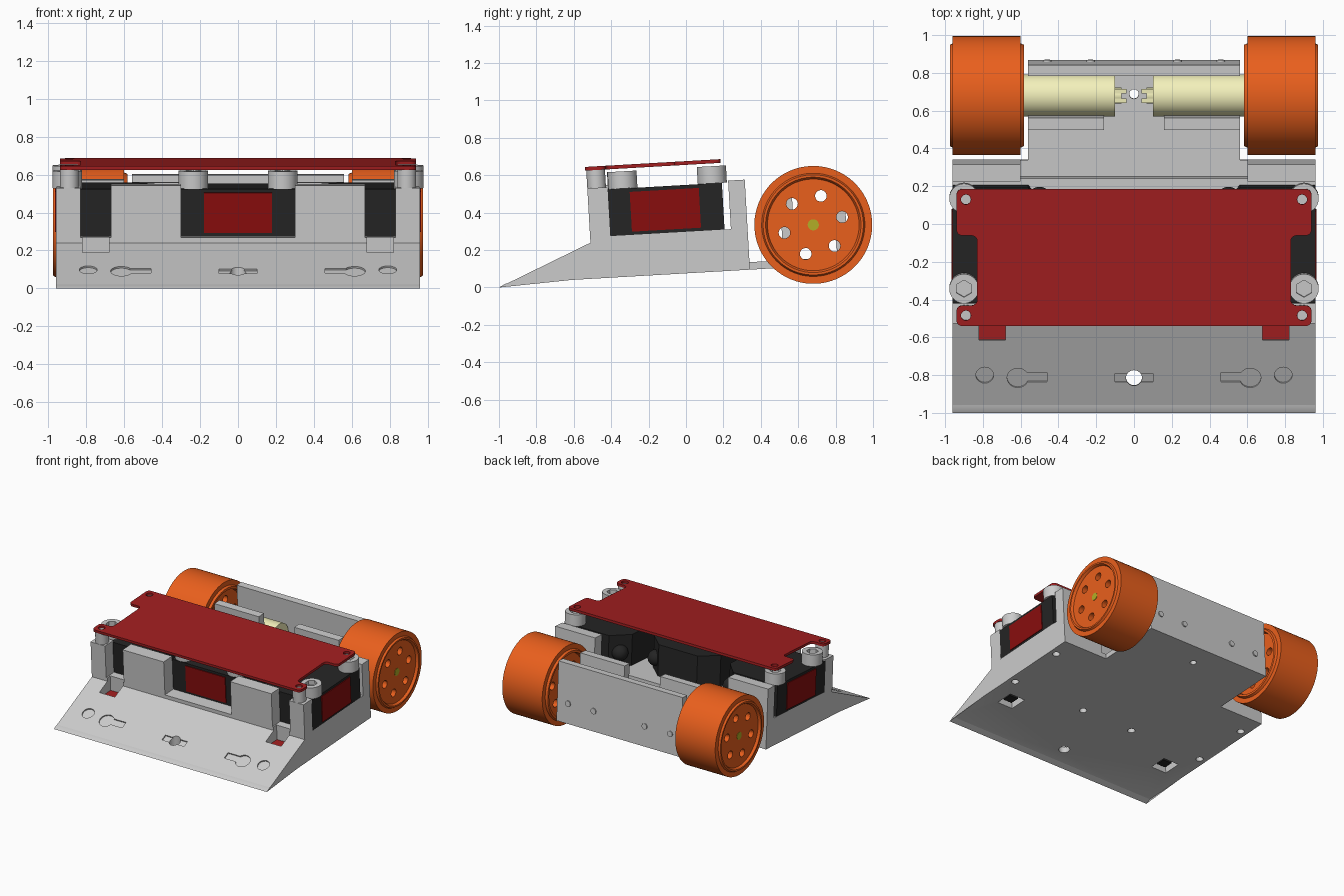
import bpy, bmesh
from math import radians, cos, sin, pi, atan2
from mathutils import Matrix, Vector

if "Cube" in bpy.data.objects:
    bpy.data.objects.remove(bpy.data.objects["Cube"])

PARTS = []


def material(name, rgb):
    m = bpy.data.materials.new(name)
    m.diffuse_color = (*rgb, 1)
    m.use_nodes = True
    m.node_tree.nodes["Principled BSDF"].inputs["Base Color"].default_value = m.diffuse_color
    return m


RED = material("red_board", (0.36, 0.013, 0.014))
WINDOW = material("dark_red_window", (0.25, 0.004, 0.004))
ORANGE = material("orange", (0.82, 0.115, 0.012))
BLACK = material("black", (0.018, 0.018, 0.018))
CREAM = material("cream", (0.9, 0.88, 0.5))
OLIVE = material("olive", (0.45, 0.42, 0.02))


def finish(name, bm, mat=None):
    bmesh.ops.recalc_face_normals(bm, faces=bm.faces)
    me = bpy.data.meshes.new(name)
    bm.to_mesh(me)
    bm.free()
    ob = bpy.data.objects.new(name, me)
    bpy.context.collection.objects.link(ob)
    if mat:
        me.materials.append(mat)
    PARTS.append(ob)
    return ob


def box(name, x, y, z, mat=None, rot=None):
    """Box from (min, max) ranges, optionally turned about its centre."""
    bm = bmesh.new()
    lo, hi = Vector((x[0], y[0], z[0])), Vector((x[1], y[1], z[1]))
    m = Matrix.Translation((lo + hi) / 2) @ (rot or Matrix()) @ Matrix.Diagonal((*[abs(c) for c in hi - lo], 1))
    bmesh.ops.create_cube(bm, size=1, matrix=m)
    return finish(name, bm, mat)


def cyl(name, a, b, r, mat=None, seg=32):
    """Cylinder between two points."""
    a, b = Vector(a), Vector(b)
    bm = bmesh.new()
    m = Matrix.Translation((a + b) / 2) @ (b - a).to_track_quat('Z', 'Y').to_matrix().to_4x4()
    bmesh.ops.create_cone(bm, cap_ends=True, segments=seg, radius1=r, radius2=r, depth=(b - a).length, matrix=m)
    return finish(name, bm, mat)


def prism(name, pts, vec, mat=None, bevel=0):
    """Extruded polygon; bevel rounds the extruded edges."""
    bm = bmesh.new()
    face = bm.faces.new([bm.verts.new(p) for p in pts])
    bmesh.ops.extrude_face_region(bm, geom=[face])
    bm.verts.ensure_lookup_table()
    bmesh.ops.translate(bm, vec=vec, verts=bm.verts[len(pts):])
    if bevel:
        d = Vector(vec).normalized()
        es = [e for e in bm.edges if abs((e.verts[0].co - e.verts[1].co).normalized().dot(d)) > 0.99]
        bmesh.ops.bevel(bm, geom=es, offset=bevel, segments=4, profile=0.5, affect='EDGES')
    return finish(name, bm, mat)


def cut(ob, cutter):
    mod = ob.modifiers.new("cut", 'BOOLEAN')
    mod.operation, mod.solver, mod.object = 'DIFFERENCE', 'EXACT', cutter
    bpy.context.view_layer.objects.active = ob
    bpy.ops.object.modifier_apply(modifier=mod.name)
    PARTS.remove(cutter)
    bpy.data.objects.remove(cutter)


# Everything is built level, then tilted nose-down at the end.
# Chassis: wedge and deck
side = [(-1, 0), (-.965, .018), (.345, .018), (.345, .058), (.256, .058),
        (.256, .24), (-.498, .24), (-.498, .211)]
chassis = prism("wedge_chassis", [(-.96, y, z) for y, z in side], (1.92, 0, 0))
slope = atan2(.211, .502)
nrm = Vector((0, -sin(slope), cos(slope)))


def on_wedge(x, y):
    return Vector((x, y, (y + 1) * .42))


def pocket(x, y, r):
    p = on_wedge(x, y)
    cut(chassis, cyl("cutter", p - nrm * .01, p + nrm * .05, r, seg=24))


def slot(x0, x1, y, half):
    p = on_wedge(0, y) + nrm * .02
    cut(chassis, box("cutter", (x0, x1), (p.y - half, p.y + half), (p.z - .03, p.z + .03),
                     rot=Matrix.Rotation(slope, 4, 'X')))


slot(-.1, .1, -.81, .025)
cut(chassis, cyl("cutter", (0, -.81, -.1), (0, -.81, .3), .042))
for s in (1, -1):
    pocket(s * .79, -.795, .047)
    pocket(s * .615, -.81, .057)
    slot(*sorted((s * .46, s * .6)), -.805, .028)
    # Line sensor wells and screw holes in the underside
    cut(chassis, box("cutter", sorted((s * .68, s * .82)), (-.605, -.46), (-.1, .4)))
    for x, y in ((.235, -.31), (.9, -.308), (.9, .171)):
        cut(chassis, cyl("cutter", (s * x, y, -.1), (s * x, y, .12), .028, seg=20))

# Rear floor, motor walls and posts
floor = box("rear_floor", (-.56, .56), (.34, .873), (.018, .058))
cut(floor, cyl("cutter", (0, .694, -.1), (0, .694, .2), .025))
box("rear_wall", (-.56, .56), (.815, .873), (.018, .495))

# Axle position in the level frame
AY, AZ = .697, .2376


def wheel(s):
    prof = [(.955, 0), (.955, .245), (.968, .25), (.975, .255), (.975, .268), (.96, .276), (.96, .315),
            (.6, .315), (.6, .276), (.582, .268), (.582, .25), (.62, .245), (.62, 0)]
    bm = bmesh.new()
    vs = [bm.verts.new((s * x, AY + r, AZ)) for x, r in prof]
    es = [bm.edges.new(p) for p in zip(vs, vs[1:])]
    bmesh.ops.spin(bm, geom=vs + es, cent=(0, AY, AZ), axis=(1, 0, 0), angle=2 * pi, steps=72)
    bmesh.ops.remove_doubles(bm, verts=bm.verts, dist=1e-4)
    ob = finish("wheel", bm, ORANGE)
    for k in range(6):
        a = radians(72 + 60 * k)
        y, z = AY + .16 * cos(a), AZ + .16 * sin(a)
        cut(ob, cyl("cutter", (s * .5, y, z), (s * 1.1, y, z), .031, seg=20))
    return ob


def bolt(name, x, y):
    ob = cyl(name, (x, y, .49), (x, y, .582), .078, seg=40)
    cut(ob, cyl("cutter", (x, y, .545), (x, y, .7), .045, seg=6))


def sensor(name, place):
    """Range sensor: place(t, d) maps lateral / depth to the deck plane."""
    pts = [(-.31, 0), (.31, 0), (.31, .4), (.18, .52), (-.18, .52), (-.31, .4)]
    prism(name + "_body", [(*place(t, d), .24) for t, d in pts], (0, 0, .25), BLACK)
    win = [(-.185, -.006), (.185, -.006), (.185, .02), (-.185, .02)]
    prism(name + "_window", [(*place(t, d), .257) for t, d in win], (0, 0, .213), WINDOW)
    bm = bmesh.new()
    bmesh.ops.create_uvsphere(bm, u_segments=24, v_segments=12, radius=.062,
                              matrix=Matrix.Translation((*place(.245, .46), .35)))
    finish(name + "_connector", bm, BLACK)


sensor("front_sensor", lambda t, d: (t * .97, -.39 + d))

for s in (1, -1):
    def xr(a, b):
        return sorted((s * a, s * b))
    box("rear_post", xr(.6, .96), (.256, .345), (.05, .5))
    box("front_block", xr(.3, .67), (-.498, -.39), (.2, .515))
    box("corner_post", xr(.83, .96), (-.498, -.39), (.2, .502))
    box("motor_bracket", xr(.16, .56), (.527, .592), (.05, .47))
    for x in (.23, .46):
        cyl("wall_screw", (s * x, .85, .18), (s * x, .882, .18), .023, seg=20)

    # Side sensors with their mounting bolts
    sensor("side_sensor", lambda t, d: (s * (.96 - d), -.088 + t))
    bolt("side_bolt", s * .9, -.308)
    bolt("side_bolt", s * .9, .171)
    bolt("front_bolt", s * .235, -.31)
    cyl("plate_standoff", (s * .89, -.448, .49), (s * .89, -.448, .6), .05)

    # Line sensor in its well
    box("line_sensor_board", xr(.68, .82), (-.603, -.462), (.1, .12), RED)
    box("line_sensor_chip", xr(.71, .79), (-.575, -.5), (.04, .1), BLACK)

    # Drive: wheel, motor, shaft, terminals
    wheel(s)
    cyl("motor", (s * .1, AY, AZ), (s * .6, AY, AZ), .111, CREAM, 48)
    cyl("motor_cap", (s * .065, AY, AZ), (s * .1, AY, AZ), .042, CREAM)
    cyl("axle", (s * .58, AY, AZ), (s * .958, AY, AZ), .03, OLIVE, 24)
    for dy in (-.025, .025):
        box("motor_terminal", xr(.04, .1), (AY + dy - .012, AY + dy + .012), (AZ + .035, AZ + .045), CREAM)

# Red top plate
half = [(.94, -.504), (.94, -.395), (.83, -.395), (.83, -.024), (.94, -.024), (.94, .222)]
outline = half + [(-x, y) for x, y in reversed(half)]
plate = prism("top_plate", [(x, y, .597) for x, y in outline], (0, 0, .02), RED, bevel=.03)
for s in (1, -1):
    for y in (-.448, .167):
        cut(plate, cyl("cutter", (s * .89, y, .55), (s * .89, y, .7), .026, seg=24))

# Tilt the whole robot about the blade edge and smooth the round parts
tilt = Matrix.Translation((0, -1, 0)) @ Matrix.Rotation(radians(3.3), 4, 'X') @ Matrix.Translation((0, 1, 0))
for ob in PARTS:
    ob.data.transform(tilt)
    ob.data.shade_smooth()
    ob.data.set_sharp_from_angle(angle=radians(30))
